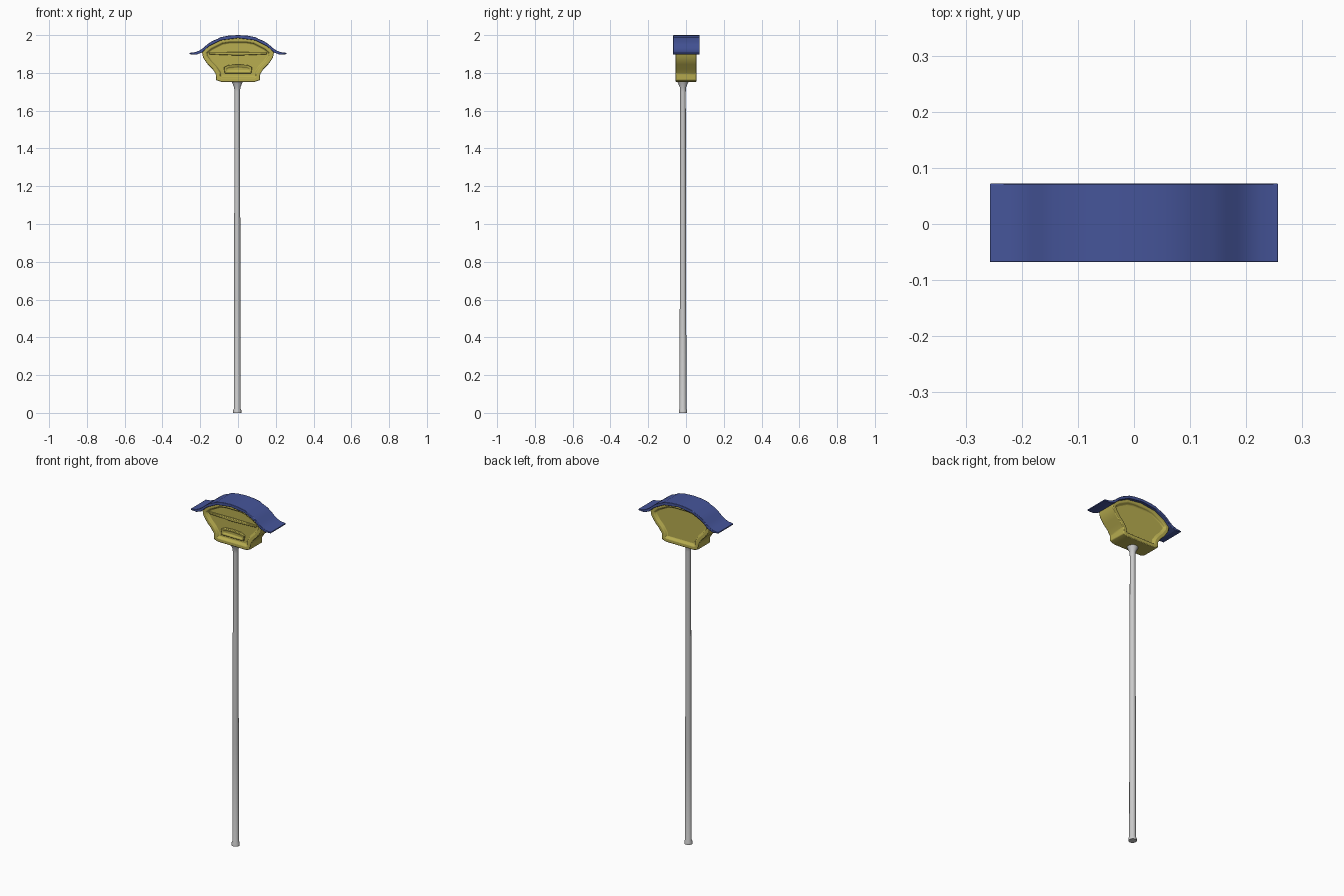
import bpy, bmesh, math

if "Cube" in bpy.data.objects:
    bpy.data.objects.remove(bpy.data.objects["Cube"])


def material(name, rgb):
    m = bpy.data.materials.new(name)
    m.diffuse_color = (*rgb, 1)
    m.use_nodes = True
    m.node_tree.nodes["Principled BSDF"].inputs["Base Color"].default_value = m.diffuse_color
    return m


BLUE = material("blue", (0.06, 0.09, 0.32))
YELLOW = material("yellow", (0.48, 0.42, 0.08))


def finish(bm, name, mat=None, angle=30, bevel=0):
    bmesh.ops.recalc_face_normals(bm, faces=bm.faces)
    me = bpy.data.meshes.new(name)
    bm.to_mesh(me)
    bm.free()
    ob = bpy.data.objects.new(name, me)
    bpy.context.collection.objects.link(ob)
    if mat:
        me.materials.append(mat)
    if bevel:
        b = ob.modifiers.new("bevel", "BEVEL")
        b.width, b.segments, b.limit_method = bevel, 2, "ANGLE"
    bpy.context.view_layer.objects.active = ob
    ob.select_set(True)
    bpy.ops.object.shade_smooth_by_angle(angle=math.radians(angle))
    ob.select_set(False)
    return ob


def mirrored(half):
    """Right-hand points, completed with their mirror images in x."""
    return half + [(-x, z) for x, z in reversed(half) if x > 0]


def prism(outline, y0, y1, recess=()):
    """Extrude an x-z outline along y; recess is (rim width, depth)."""
    bm = bmesh.new()
    f = bm.faces.new([bm.verts.new((x, y0, z)) for x, z in outline])
    r = bmesh.ops.extrude_face_region(bm, geom=[f])
    for v in r["geom"]:
        if isinstance(v, bmesh.types.BMVert):
            v.co.y = y1
    if not any(abs(g.normal.y) > .9 and g.calc_center_median().y < y0 + .001 for g in bm.faces):
        bm.faces.new([v for v in f.verts])
    bmesh.ops.recalc_face_normals(bm, faces=bm.faces)
    if recess:
        ends = [g for g in bm.faces if len(g.verts) == len(outline)]
        for g in ends:
            bmesh.ops.inset_individual(bm, faces=[g], thickness=recess[0],
                                       depth=0, use_even_offset=True)
            n = 1 if g.calc_center_median().y < 0 else -1
            r2 = bmesh.ops.inset_individual(bm, faces=[g], thickness=0.006, depth=0)
            for v in g.verts:
                v.co.y += n * recess[1]
    return bm


# Pole with foot collar and flared top
bm = bmesh.new()
sides = 16
rings = []
for r, z in [(0.022, 0), (0.022, 0.012), (0.018, 0.022), (0.017, 0.6), (0.0155, 1.2),
             (0.0145, 1.70), (0.017, 1.725), (0.026, 1.745), (0.034, 1.765)]:
    rings.append([bm.verts.new((-0.004 + r * math.cos(2 * math.pi * i / sides),
                                -0.016 + r * math.sin(2 * math.pi * i / sides), z))
                  for i in range(sides)])
for a, b in zip(rings, rings[1:]):
    for i in range(sides):
        j = (i + 1) % sides
        bm.faces.new((a[i], a[j], b[j], b[i]))
bm.faces.new(rings[0])
bm.faces.new(rings[-1])
finish(bm, "pole", angle=40)

# Sign body: narrow base, flaring shoulders, arched top under the hood
body = mirrored([(0, 1.753), (0.09, 1.753), (0.116, 1.762), (0.118, 1.795),
                 (0.135, 1.82), (0.16, 1.845), (0.185, 1.88), (0.192, 1.915),
                 (0.155, 1.947), (0.092, 1.979), (0.045, 1.987)])
finish(prism(body, -0.056, 0.056, (0.022, 0.014)), "sign_body", YELLOW, bevel=0.004)

# Ledge and centre plaque on the front
finish(prism(mirrored([(0, 1.892), (0.15, 1.898), (0.155, 1.908), (0, 1.91)]),
             -0.052, -0.03), "front_ledge", YELLOW, bevel=0.003)
finish(prism(mirrored([(0, 1.797), (0.07, 1.797), (0.075, 1.83), (0.05, 1.842), (0, 1.845)]),
             -0.052, -0.03, (0.01, 0.006)), "front_plaque", YELLOW, bevel=0.003)

# Stepped arched hood with upturned ends
top = [(0, 2.0), (0.05, 1.997), (0.092, 1.989), (0.108, 1.98), (0.14, 1.967),
       (0.165, 1.949), (0.185, 1.931), (0.203, 1.919), (0.225, 1.910), (0.257, 1.906)]
under = [(0.257, 1.899), (0.22, 1.897), (0.19, 1.908), (0.155, 1.940),
         (0.092, 1.972), (0, 1.984)]
finish(prism(mirrored(top + under[:-1] + [(0, 1.984)]), -0.068, 0.072),
       "hood", BLUE, angle=20, bevel=0.002)
